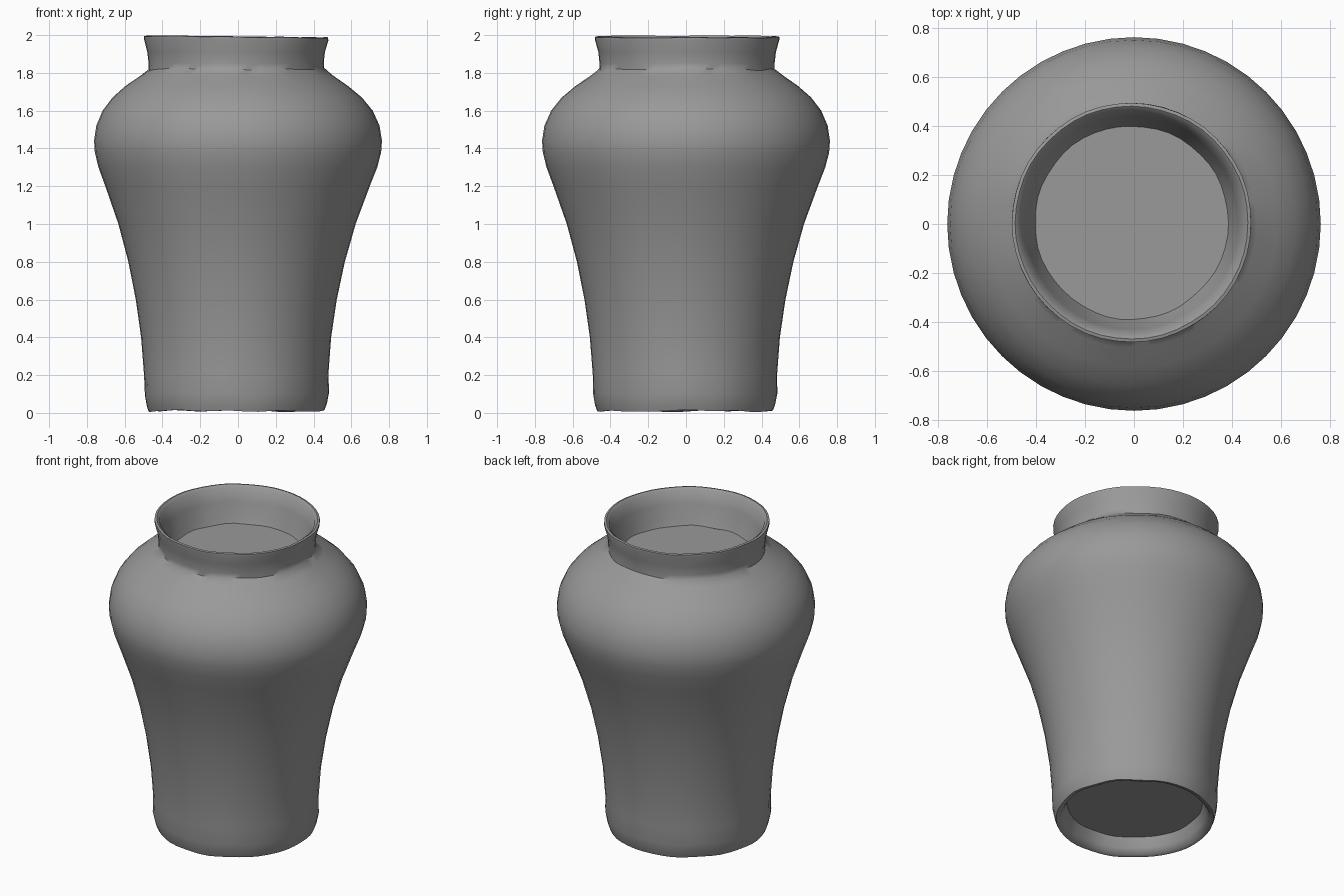
import bpy, bmesh, math, random

random.seed(4)
SEGMENTS = 48

cube = bpy.data.objects.get("Cube")
if cube:
    bpy.data.objects.remove(cube, do_unlink=True)

clay = bpy.data.materials.new("grey clay")
clay.use_nodes = True
clay.diffuse_color = (0.32, 0.32, 0.32, 1)
clay.node_tree.nodes["Principled BSDF"].inputs["Base Color"].default_value = clay.diffuse_color

# Profile from the recessed base, up the outside, over the lip and down to the inner floor:
# radius, height, hand-made unevenness
profile = [
    (0.40, 0.11, 0.004), (0.42, 0.05, 0.004), (0.44, 0.015, 0.004),
    (0.465, 0.01, 0.004), (0.476, 0.04, 0.006), (0.488, 0.10, 0.007),
    (0.488, 0.20, 0.001), (0.503, 0.40, 0), (0.532, 0.60, 0),
    (0.573, 0.80, 0), (0.628, 1.00, 0), (0.70, 1.20, 0), (0.738, 1.30, 0),
    (0.758, 1.38, 0), (0.762, 1.44, 0), (0.75, 1.52, 0), (0.715, 1.60, 0),
    (0.66, 1.67, 0), (0.59, 1.73, 0), (0.51, 1.785, 0.002),
    (0.465, 1.82, 0.005), (0.464, 1.85, 0.002), (0.47, 1.91, 0),
    (0.488, 1.975, 0), (0.488, 1.99, 0.002), (0.475, 1.993, 0.002),
    (0.458, 1.98, 0.002), (0.435, 1.90, 0.003), (0.405, 1.80, 0.005),
    (0.395, 1.775, 0.004),
]


def wobble():
    """Smooth periodic unevenness around the pot."""
    waves = [(k, random.uniform(0, math.tau)) for k in (3, 5, 8, 11)]
    return lambda a: sum(math.sin(k * a + p) for k, p in waves) / 2


uneven = wobble()
bm = bmesh.new()
rings = []
for radius, height, rough in profile:
    # The neck and foot sit slightly off the axis of the belly
    off = 0.01 * min(1, max(0, (0.76 - radius) / 0.25))
    shift_y = off * 0.6 * (1 if height > 1.4 else -1)
    tilt = 0.005 if height > 1.95 else 0
    ring = []
    for i in range(SEGMENTS):
        a = math.tau * i / SEGMENTS
        r = radius + rough * 0.5 * uneven(a + height)
        z = max(0, height + rough * uneven(a) - tilt * math.cos(a))
        ring.append(bm.verts.new((r * math.cos(a) - off, r * math.sin(a) + shift_y, z)))
    rings.append(ring)

for low, high in zip(rings, rings[1:]):
    for i in range(SEGMENTS):
        j = (i + 1) % SEGMENTS
        bm.faces.new((low[i], low[j], high[j], high[i]))

# Underside of the base and the floor inside the neck
bm.faces.new(list(reversed(rings[0])))
bm.faces.new(rings[-1])

mesh = bpy.data.meshes.new("vase")
bm.to_mesh(mesh)
bm.free()
mesh.materials.append(clay)
vase = bpy.data.objects.new("vase", mesh)
bpy.context.collection.objects.link(vase)

bpy.ops.object.select_all(action="DESELECT")
vase.select_set(True)
bpy.context.view_layer.objects.active = vase
bpy.ops.object.shade_smooth_by_angle(angle=math.radians(50))
